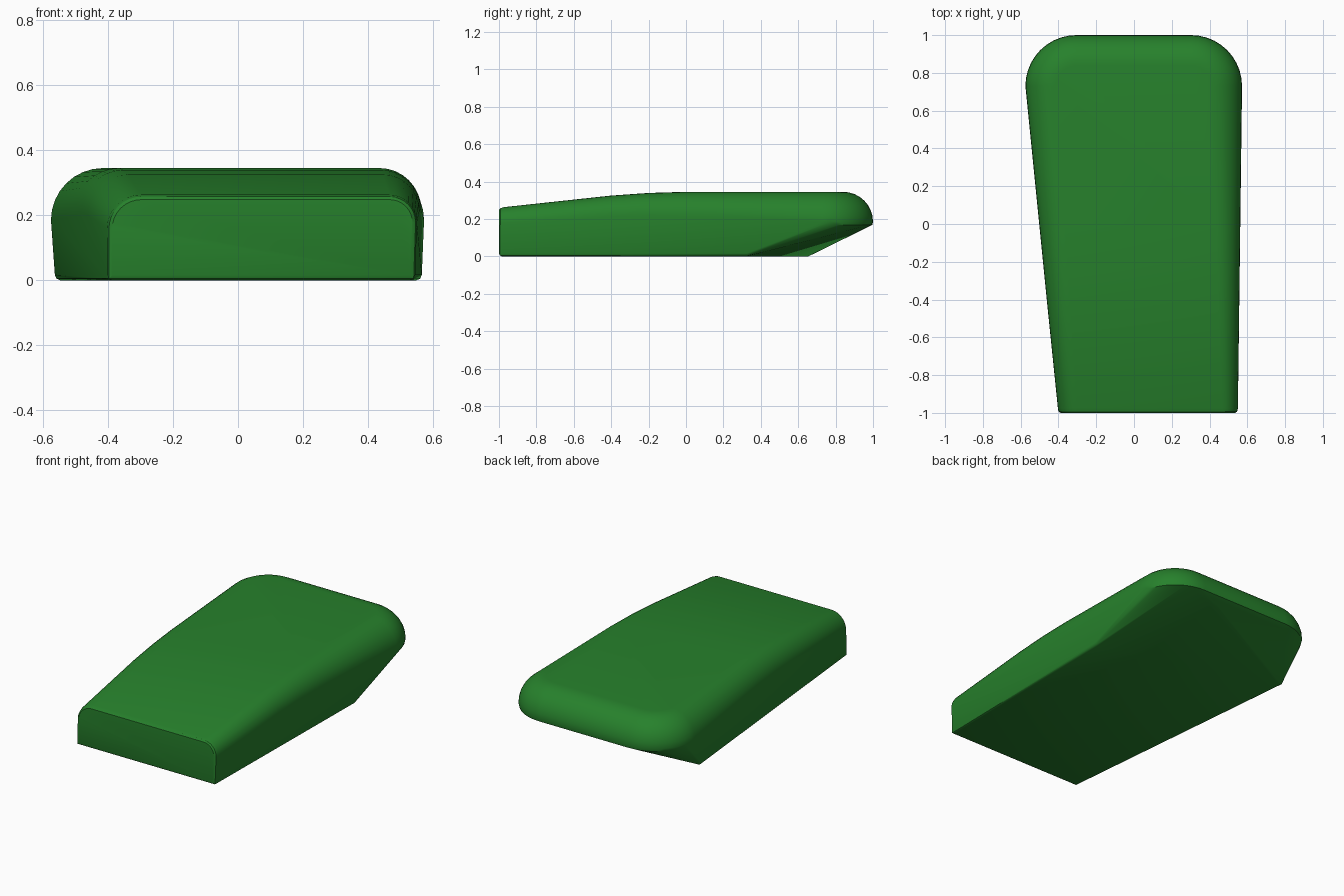
import bpy, bmesh
from math import sin, cos, pi

if "Cube" in bpy.data.objects:
    bpy.data.objects.remove(bpy.data.objects["Cube"])

pts = []

def section(y, xl, xr, top, rl, rr, n=8):
    """Upright slice: straight sides with rounded upper corners."""
    for i in range(n + 1):
        a = i / n * pi / 2
        for x, r, s in ((xl, rl, 1), (xr, rr, -1)):
            pts.append((x + s * r * (1 - cos(a)), y, top - r * (1 - sin(a))))

# Front end: face inset by a small bevel, then the full slice
section(-1.0, -0.387, 0.536, 0.248, 0.09, 0.07)
section(-0.993, -0.397, 0.546, 0.257, 0.10, 0.08)
section(-0.975, -0.403, 0.55, 0.263, 0.105, 0.085)

# Top slope easing into the flat rear half
for y, z in ((-0.4, 0.325), (-0.2, 0.339), (0.0, 0.345)):
    t = (y + 1) / 1.73
    section(y, -0.402 - 0.173 * t, 0.55 + 0.022 * t, z, 0.105 + 0.055 * t, 0.09 + 0.065 * t)

# Rounded rear corners, with a rounded upper rim
R, tube, n = 0.27, 0.16, 10
for j in range(9):
    b = j / 8 * pi / 2
    r = R - tube * (1 - cos(b))
    z = 0.185 + tube * sin(b)
    for i in range(n + 1):
        a = i / n * pi / 2
        for cx, s in ((-0.305, -1), (0.302, 1)):
            pts.append((cx + s * r * cos(a), 0.73 + r * sin(a), z))
            if j == 0 and i > 1:
                pts.append((cx + s * (r - 0.004) * cos(a), 0.73 + (r - 0.004) * sin(a), 0.168))

# Sole outline with a small bevel; the rear underside rises from here
for x, y, sx, sy in ((-0.402, -1, 1, 1), (0.545, -1, -1, 1),
                     (0.565, 0.34, -1, -1), (-0.563, 0.67, 1, -1)):
    d = 0.016
    pts += [(x + sx * d, y + sy * d, 0), (x + sx * 0.005, y + sy * 0.005, 0.005),
            (x, y + sy * d, d), (x + sx * d, y, d)]

# Wrap everything in one convex skin
bm = bmesh.new()
for p in pts:
    bm.verts.new(p)
res = bmesh.ops.convex_hull(bm, input=bm.verts)
bmesh.ops.delete(bm, geom=[v for v in bm.verts if not v.link_faces], context='VERTS')
bmesh.ops.remove_doubles(bm, verts=bm.verts, dist=0.0005)
bmesh.ops.recalc_face_normals(bm, faces=bm.faces)
mesh = bpy.data.meshes.new("tapered_body")
bm.to_mesh(mesh)
bm.free()

body = bpy.data.objects.new("tapered_body", mesh)
bpy.context.collection.objects.link(body)
green = bpy.data.materials.new("green")
green.diffuse_color = (0.02, 0.22, 0.025, 1)
green.use_nodes = True
green.node_tree.nodes["Principled BSDF"].inputs["Base Color"].default_value = green.diffuse_color
mesh.materials.append(green)
bpy.context.view_layer.objects.active = body
body.select_set(True)
bpy.ops.object.shade_smooth_by_angle(angle=0.5)
